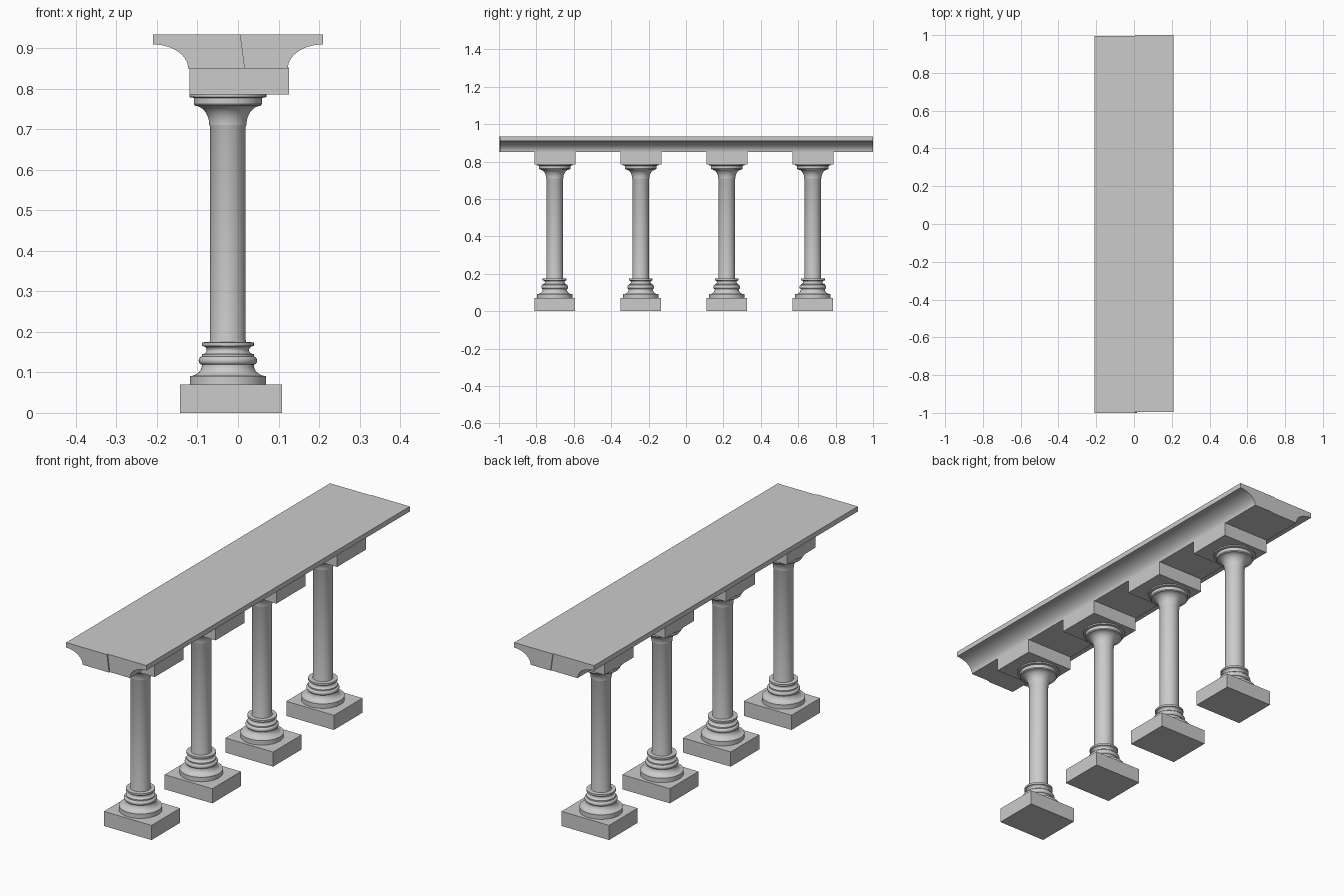
import bpy, bmesh, math

if "Cube" in bpy.data.objects:
    bpy.data.objects.remove(bpy.data.objects["Cube"])


def make_object(name, bm, smooth=False):
    bmesh.ops.recalc_face_normals(bm, faces=bm.faces[:])
    mesh = bpy.data.meshes.new(name)
    bm.to_mesh(mesh)
    bm.free()
    obj = bpy.data.objects.new(name, mesh)
    bpy.context.collection.objects.link(obj)
    if smooth:
        bpy.ops.object.select_all(action='DESELECT')
        obj.select_set(True)
        bpy.context.view_layer.objects.active = obj
        bpy.ops.object.shade_smooth_by_angle(angle=math.radians(35))
    return obj


def box(name, x0, x1, y0, y1, z0, z1):
    bm = bmesh.new()
    bmesh.ops.create_cube(bm, size=1)
    for v in bm.verts:
        v.co.x = x1 if v.co.x > 0 else x0
        v.co.y = y1 if v.co.y > 0 else y0
        v.co.z = z1 if v.co.z > 0 else z0
    return make_object(name, bm)


def turned(name, profile, x, y, sides=48):
    # Lathe a closed (radius, height) profile around a vertical axis
    bm = bmesh.new()
    rings = []
    for r, z in profile:
        rings.append([bm.verts.new((x + r * math.cos(2 * math.pi * i / sides),
                                    y + r * math.sin(2 * math.pi * i / sides), z))
                      for i in range(sides)])
    for a, b in zip(rings, rings[1:]):
        for i in range(sides):
            j = (i + 1) % sides
            bm.faces.new((a[i], a[j], b[j], b[i]))
    bm.faces.new(rings[0])
    bm.faces.new(rings[-1])
    return make_object(name, bm, True)


def prism(name, section, y0, y1):
    # Extrude an (x, z) section along y
    bm = bmesh.new()
    face = bm.faces.new([bm.verts.new((x, y0, z)) for x, z in section])
    ext = bmesh.ops.extrude_face_region(bm, geom=[face])
    for v in ext["geom"]:
        if isinstance(v, bmesh.types.BMVert):
            v.co.y = y1
    return make_object(name, bm, True)


def arc(cr, cz, rr, rz, a0, a1, n=8):
    return [(cr + rr * math.cos(math.radians(a0 + (a1 - a0) * i / n)),
             cz + rz * math.sin(math.radians(a0 + (a1 - a0) * i / n))) for i in range(n + 1)]


# Column profile: foot disc, hollow, roll, hollow, collar, shaft, flared capital
column_profile = (
    [(0.094, 0.07), (0.094, 0.091)]
    + arc(0.094, 0.119, 0.030, 0.028, 270, 180)
    + [(0.066, 0.119)]
    + arc(0.064, 0.129, 0.008, 0.010, -90, 90)
    + [(0.064, 0.145)]
    + arc(0.064, 0.155, 0.012, 0.010, 270, 90)
    + [(0.064, 0.174), (0.045, 0.175), (0.044, 0.18), (0.044, 0.706), (0.046, 0.71)]
    + arc(0.083, 0.711, 0.037, 0.047, 180, 93)
    + [(0.084, 0.762), (0.084, 0.777), (0.095, 0.779), (0.095, 0.786)]
)

# Four columns, each with a square plinth and block
for i in range(4):
    y = -0.702 + 0.46 * i
    box("plinth", -0.143, 0.109, y - 0.108, y + 0.108, 0, 0.07)
    turned("column", column_profile, -0.025, y)
    box("capital_block", -0.12, 0.126, y - 0.108, y + 0.111, 0.785, 0.852)

# Long beam with a coved underside, in two slightly offset halves
TOP, BOTTOM = 0.933, 0.85
cove = [(0.123, BOTTOM)] + arc(0.21, BOTTOM, 0.087, 0.059, 176, 90, 14)
right = [(0.017, BOTTOM)] + cove + [(0.21, TOP), (0.006, TOP)]
left = [(0.017, BOTTOM)] + [(-x, z) for x, z in cove] + [(-0.21, TOP), (0.006, TOP)]
prism("beam_right", right, -0.994, 1.0)
prism("beam_left", left, -1.0, 0.996)
